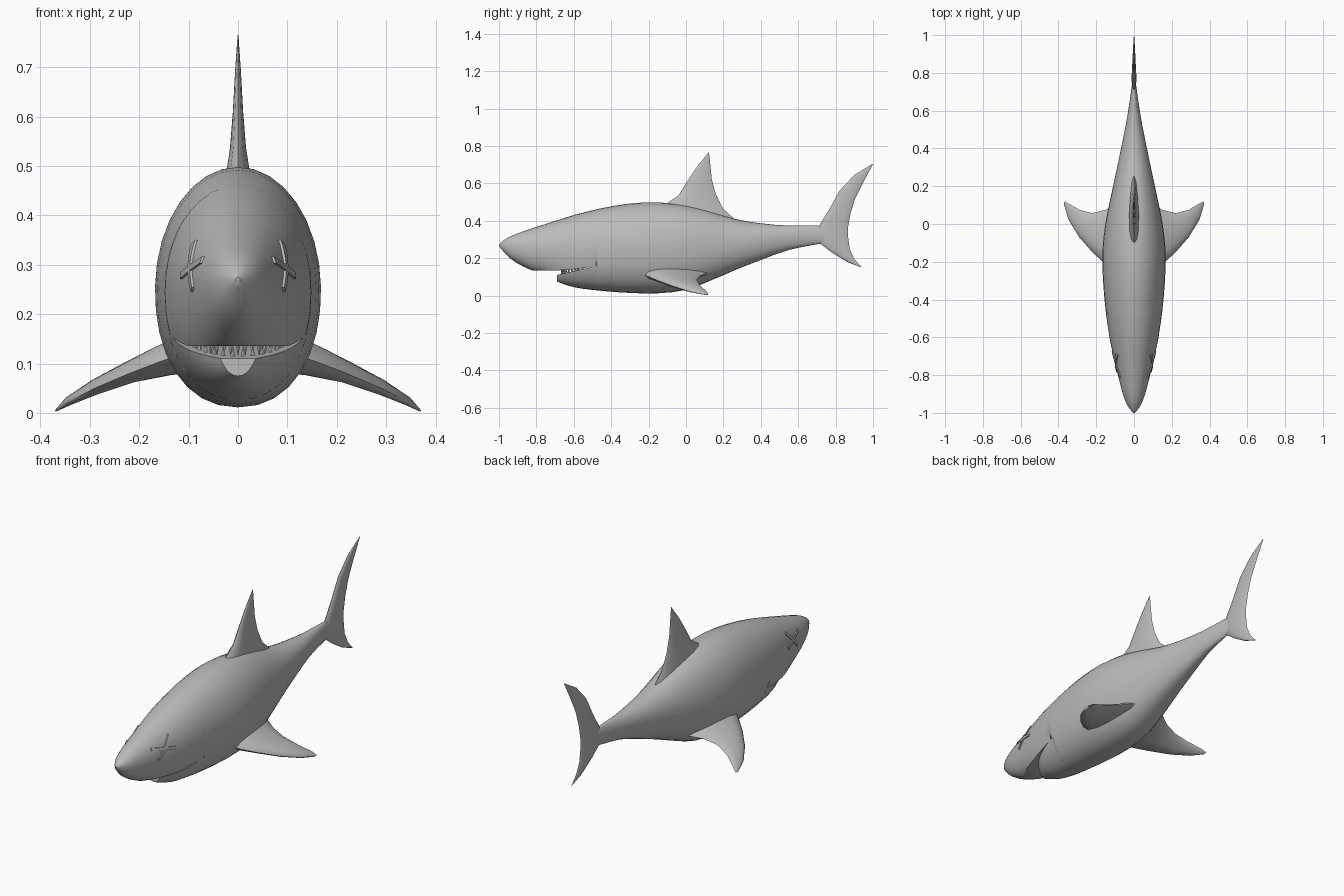
import bpy, bmesh, math
from mathutils import Vector

cube = bpy.data.objects.get("Cube")
if cube:
    bpy.data.objects.remove(cube)

skin = bpy.data.materials.new("plain_grey")
skin.use_nodes = True
GREY = (0.5, 0.5, 0.5, 1)
skin.diffuse_color = GREY
skin.node_tree.nodes["Principled BSDF"].inputs["Base Color"].default_value = GREY


def finish(name, bm, angle=40):
    bmesh.ops.remove_doubles(bm, verts=bm.verts, dist=1e-4)
    bmesh.ops.recalc_face_normals(bm, faces=bm.faces)
    mesh = bpy.data.meshes.new(name)
    bm.to_mesh(mesh)
    bm.free()
    mesh.materials.append(skin)
    obj = bpy.data.objects.new(name, mesh)
    bpy.context.collection.objects.link(obj)
    bpy.ops.object.select_all(action='DESELECT')
    obj.select_set(True)
    bpy.context.view_layer.objects.active = obj
    bpy.ops.object.shade_smooth_by_angle(angle=math.radians(angle))
    return obj


def loft(bm, rings):
    """Skin a list of equal closed rings and cap both ends."""
    rows = [[bm.verts.new(p) for p in ring] for ring in rings]
    for a, b in zip(rows, rows[1:]):
        for i in range(len(a)):
            j = (i + 1) % len(a)
            bm.faces.new((a[i], a[j], b[j], b[i]))
    bm.faces.new(rows[0])
    bm.faces.new(rows[-1])


# Body stations: y, top, bottom, half width, height of widest point
STATIONS = [
    (-1, .275, .265, .004, .27), (-.98, .292, .24, .022, .268), (-.94, .316, .198, .045, .265),
    (-.87, .343, .155, .068, .26), (-.78, .373, .115, .09, .255), (-.69, .402, .075, .111, .25),
    (-.6, .43, .045, .13, .25), (-.45, .467, .025, .151, .25), (-.3, .492, .014, .164, .25),
    (-.15, .498, .012, .168, .25), (0, .482, .03, .152, .25), (.12, .452, .075, .128, .26),
    (.26, .41, .135, .098, .28), (.4, .386, .19, .069, .3), (.55, .374, .244, .039, .315),
    (.7, .374, .274, .016, .325), (.78, .36, .29, .006, .325)]


def station(y):
    """Smoothly interpolated top, bottom, half width and centre at y."""
    k = 0
    while k < len(STATIONS) - 2 and y > STATIONS[k + 1][0]:
        k += 1
    a, b = STATIONS[k], STATIONS[k + 1]
    p, q = STATIONS[max(k - 1, 0)], STATIONS[min(k + 2, len(STATIONS) - 1)]
    h = b[0] - a[0]
    t = (y - a[0]) / h
    out = []
    for i in range(1, 5):
        m = (b[i] - p[i]) / (b[0] - p[0]) * h
        n = (q[i] - a[i]) / (q[0] - a[0]) * h
        out.append(a[i] + t * m + t * t * (3 * (b[i] - a[i]) - 2 * m - n)
                   + t ** 3 * (2 * (a[i] - b[i]) + m + n))
    return out


def half_width(y, z):
    top, bottom, width, mid = station(y)
    f = (z - mid) / (top - mid) if z > mid else (mid - z) / (mid - bottom)
    p = 2 if z > mid else 2.2
    return width * max(0, 1 - min(f, 1) ** p) ** (1 / p)


def section(y, low, high, scale=1, n=16):
    side = []
    for k in range(n + 1):
        z = low + (high - low) * (1 - math.cos(math.pi * k / n)) / 2
        side.append((half_width(y, z) * scale, y, z))
    return side + [(-x, y, z) for x, y, z in reversed(side)]


def upper_lip(y):
    return .135 + .02 * max(0, (y + .65) / .17)


def lower_lip(y):
    return .11 + .045 * max(0, (y + .69) / .2)


# Body and upper jaw, cut flat along the mouth
MOUTH_END = -.48
ys = [s[0] for s in STATIONS]
ys = sorted(ys + [(a + b) / 2 for a, b in zip(ys, ys[1:])] + [MOUTH_END, MOUTH_END + .01])
rings = []
for y in ys:
    top, bottom = station(y)[:2]
    rings.append(section(y, max(bottom, upper_lip(y)) if y <= MOUTH_END else bottom, top))
bm = bmesh.new()
loft(bm, rings)
finish("body", bm)

# Lower jaw, rounded towards its tip
rings = []
for i in range(11):
    y = -.69 + .023 * i
    u = max(0, (-.48 - y) / .225)
    rings.append(section(y, station(y)[1], lower_lip(y), math.sqrt(1 - u ** 4) * .998, 10))
bm = bmesh.new()
loft(bm, rings)
finish("lower_jaw", bm)

# Teeth along both lips
for name, lip, flip in (("upper_teeth", upper_lip, -1), ("lower_teeth", lower_lip, 1)):
    bm = bmesh.new()
    count = 19 if flip < 0 else 14
    for i in range(count):
        a = math.radians(-80 + 160 * i / (count - 1))
        y = -.53 - .135 * math.cos(a)
        x = .095 * math.sin(a)
        made = bmesh.ops.create_cone(bm, segments=6, radius1=.006, radius2=0, depth=.024, cap_ends=True)
        for v in made["verts"]:
            v.co = Vector((x, y, lip(y))) + Vector((v.co.x, v.co.y, flip * (v.co.z + .008)))
    finish(name, bm)


def fin(name, rows, normal, mirror=False):
    """Loft lens-shaped sections; each row is leading edge, trailing edge, half thickness."""
    bm = bmesh.new()
    normal = Vector(normal).normalized()
    rings = []
    for lead, trail, thick in rows:
        lead, trail = Vector(lead), Vector(trail)
        ring = []
        for k in range(12):
            a = math.tau * k / 12
            t = (1 - math.cos(a)) / 2
            ring.append(lead.lerp(trail, t) + normal * thick * math.sin(a) * (1.2 - .5 * t))
        rings.append(ring)
    loft(bm, rings)
    if mirror:
        for ring in rings:
            for p in ring:
                p.x *= -1
        loft(bm, rings)
    finish(name, bm, 60)


def upright(rows):
    return [((0, a, b), (0, c, d), t) for a, b, c, d, t in rows]


fin("dorsal_fin", upright([
    (-.15, .45, .28, .39, .03), (-.1, .495, .2, .462, .026), (-.04, .535, .16, .54, .017),
    (0, .6, .138, .62, .011), (.06, .69, .13, .7, .006), (.12, .765, .123, .763, .001)]), (1, 0, 0))

fin("tail_fin", upright([
    (.998, .705, 1, .703, .001), (.9, .645, .945, .6, .006), (.82, .56, .905, .52, .009),
    (.76, .45, .88, .44, .011), (.71, .372, .867, .37, .013), (.71, .282, .867, .31, .013),
    (.78, .23, .875, .25, .01), (.86, .18, .9, .195, .006), (.938, .15, .94, .15, .001)]), (1, 0, 0))

fin("pectoral_fins", [
    ((.08, -.26, .13), (.08, .12, .12), .045), ((.155, -.21, .105), (.15, .075, .105), .034),
    ((.22, -.15, .08), (.22, .058, .085), .023), ((.29, -.07, .05), (.29, .075, .055), .016),
    ((.345, .02, .022), (.345, .108, .024), .009), ((.37, .1, .004), (.368, .12, .005), .002)],
    (.45, 0, .9), mirror=True)

# Crossed eyes: two thin bars following each side of the head
for side, label in ((1, "left_eye"), (-1, "right_eye")):
    bm = bmesh.new()
    for start, end in (((-.78, .25), (-.69, .345)), ((-.815, .31), (-.675, .278))):
        a, b = Vector(start), Vector(end)
        across = Vector((a.y - b.y, b.x - a.x)).normalized() * .007
        rings = []
        for i in range(7):
            p = a.lerp(b, i / 6)
            corners = ((p + across, .005), (p - across, .005), (p - across, -.004), (p + across, -.004))
            rings.append([(side * (half_width(*q) + out), q.x, q.y) for q, out in corners])
        loft(bm, rings)
    finish(label, bm)
